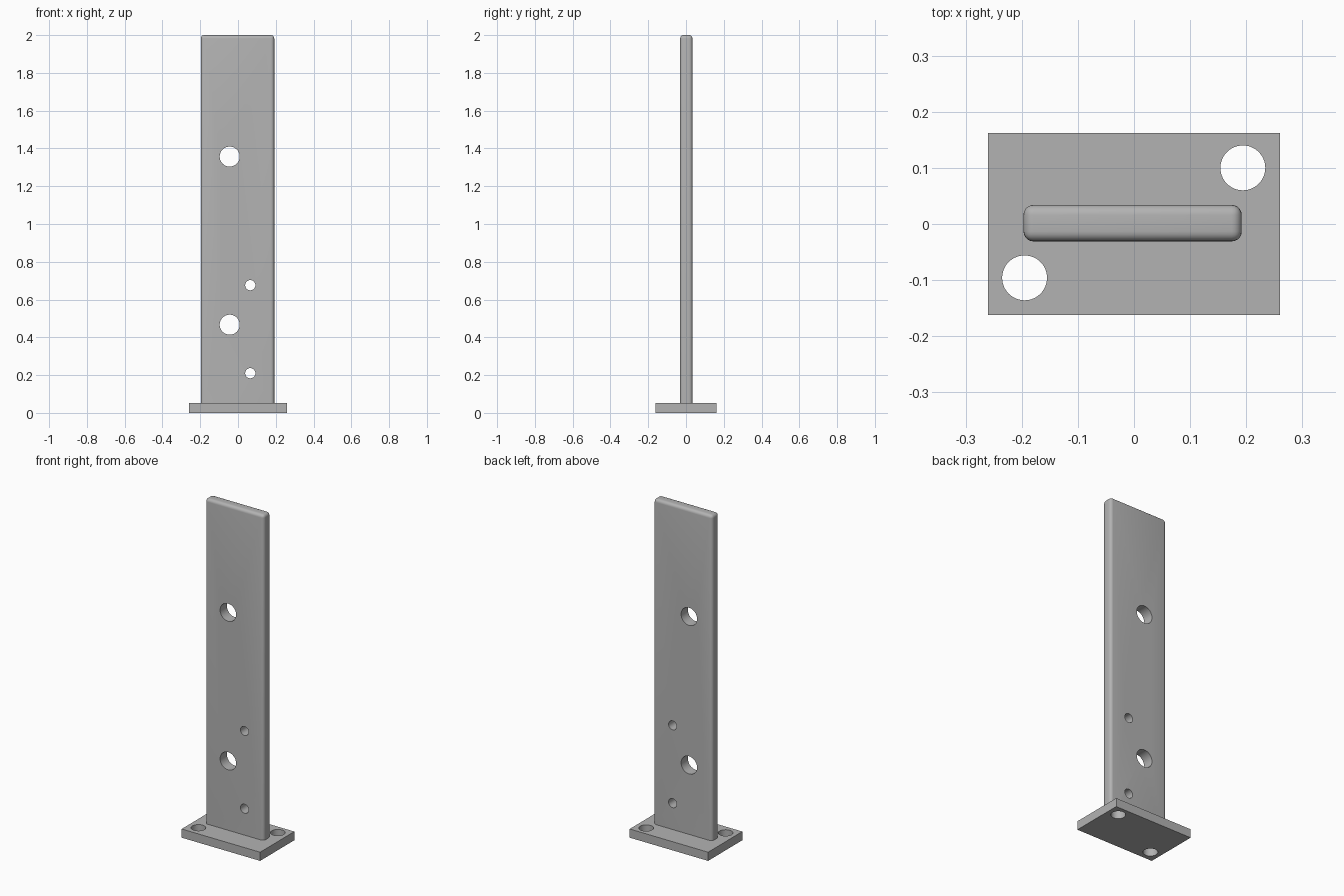
import bpy, bmesh, math

default = bpy.data.objects.get("Cube")
if default:
    bpy.data.objects.remove(default, do_unlink=True)

steel = bpy.data.materials.new("grey_steel")
steel.use_nodes = True
steel.diffuse_color = (0.45, 0.45, 0.45, 1)
steel.node_tree.nodes["Principled BSDF"].inputs["Base Color"].default_value = (0.45, 0.45, 0.45, 1)


def box(name, low, high, bevel=0):
    """Box between two corners; a bevel rounds every edge except the bottom ones."""
    bm = bmesh.new()
    bmesh.ops.create_cube(bm, size=1)
    for v in bm.verts:
        v.co = [lo if c < 0 else hi for c, lo, hi in zip(v.co, low, high)]
    if bevel:
        edges = [e for e in bm.edges if max(v.co.z for v in e.verts) > low[2]]
        bmesh.ops.bevel(bm, geom=edges, offset=bevel, segments=5, profile=0.5, affect='EDGES')
    mesh = bpy.data.meshes.new(name)
    bm.to_mesh(mesh)
    bm.free()
    mesh.materials.append(steel)
    obj = bpy.data.objects.new(name, mesh)
    bpy.context.collection.objects.link(obj)
    return obj


def drill(obj, centre, radius, rotation=(0, 0, 0)):
    """Cut a round through-hole, then discard the cutter."""
    bpy.ops.mesh.primitive_cylinder_add(vertices=48, radius=radius, depth=0.5,
                                        location=centre, rotation=rotation)
    cutter = bpy.context.object
    cutter.name = "hole_cutter"
    cutter.hide_render = True
    cutter.data.materials.append(steel)
    bpy.ops.object.select_all(action='DESELECT')
    bpy.context.view_layer.objects.active = obj
    obj.select_set(True)
    mod = obj.modifiers.new("hole", 'BOOLEAN')
    mod.operation = 'DIFFERENCE'
    mod.solver = 'EXACT'
    mod.object = cutter
    bpy.ops.object.modifier_apply(modifier=mod.name)
    bpy.data.objects.remove(cutter, do_unlink=True)


# Foot plate with two diagonal bolt holes
base_plate = box("base_plate", (-0.26, -0.162, 0), (0.26, 0.162, 0.052))
for x, y in ((0.194, 0.1), (-0.195, -0.096)):
    drill(base_plate, (x, y, 0), 0.04)

# Upright with rounded edges and four cross holes
upright = box("upright", (-0.197, -0.031, 0.04), (0.192, 0.034, 2), bevel=0.018)
for x, z, r in ((-0.044, 1.357, 0.053), (-0.044, 0.467, 0.053),
                (0.065, 0.676, 0.027), (0.065, 0.21, 0.027)):
    drill(upright, (x, 0, z), r, (math.pi / 2, 0, 0))

for obj in (base_plate, upright):
    bpy.ops.object.select_all(action='DESELECT')
    bpy.context.view_layer.objects.active = obj
    obj.select_set(True)
    bpy.ops.object.shade_smooth_by_angle(angle=math.radians(30))
